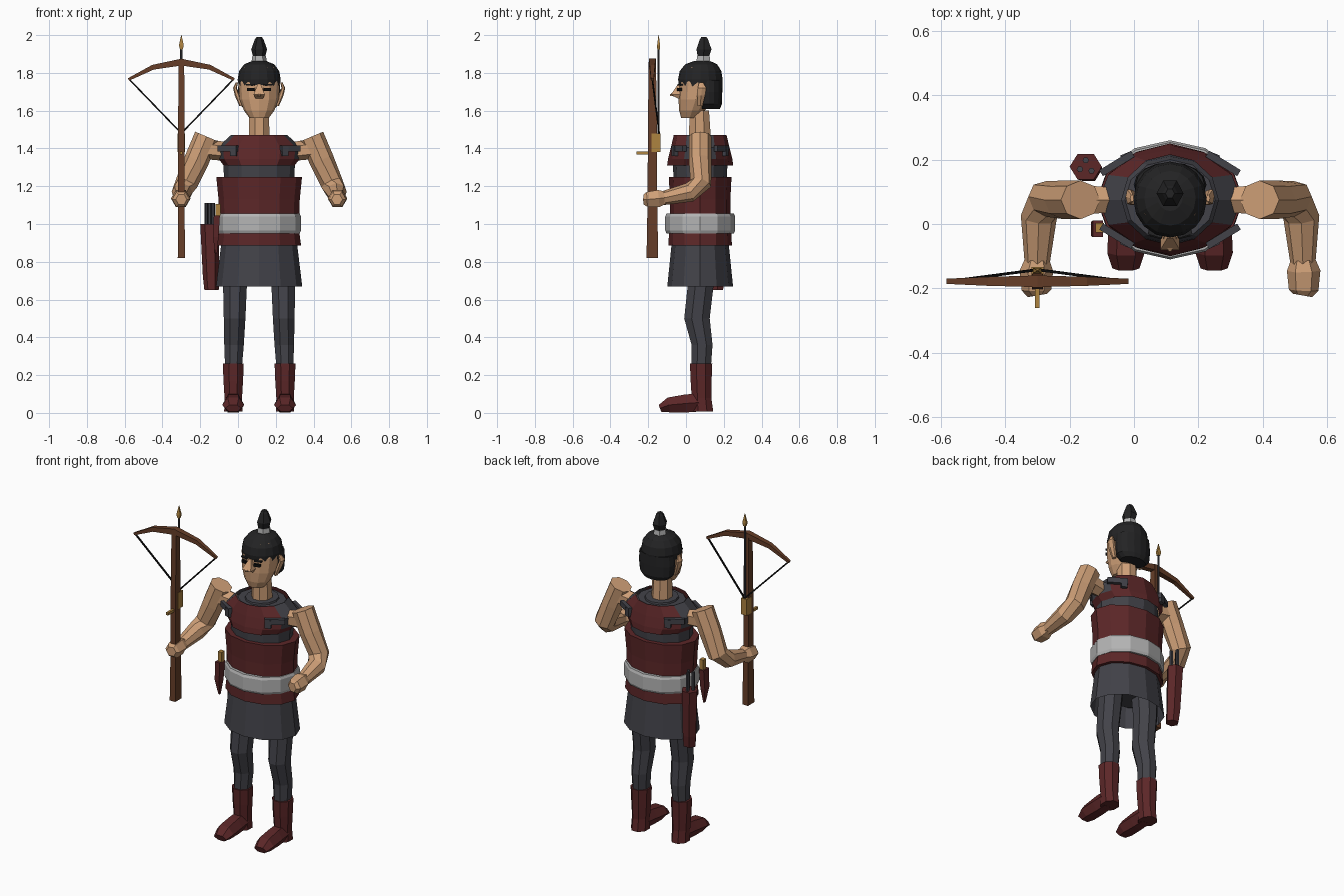
import bpy, bmesh, math
from mathutils import Vector

CX = 0.112          # body centre line
X, Y, Z = Vector((1, 0, 0)), Vector((0, 1, 0)), Vector((0, 0, 1))


def material(name, r, g, b):
    m = bpy.data.materials.new(name)
    m.diffuse_color = [(c / 255) ** 2.2 for c in (r, g, b)] + [1]
    return m


SKIN = material("skin", 204, 157, 118)
RED = material("dark_red_leather", 92, 43, 44)
CLOTH = material("dark_grey_cloth", 68, 68, 74)
BELT = material("light_grey_sash", 178, 178, 178)
HAIR = material("black_hair", 40, 40, 41)
WOOD = material("brown_wood", 102, 64, 44)
GOLD = material("brass", 172, 130, 66)
BLACK = material("black_cord", 22, 22, 22)


def tube(name, mat, rings, n=8, ref=X, flat=False, phase=0.0, caps=True):
    """Skin rings of (x, y, z, ra, rb); flat keeps every ring horizontal."""
    bm = bmesh.new()
    pts = [Vector(r[:3]) for r in rings]
    if n == 4:
        phase = math.pi / 4
    k = math.sqrt(2) if n == 4 else 1
    loops = []
    for i, r in enumerate(rings):
        t = Z if flat else (pts[min(i + 1, len(pts) - 1)] - pts[max(i - 1, 0)]).normalized()
        a = (ref - t * ref.dot(t)).normalized()
        b = t.cross(a)
        angs = [phase + 2 * math.pi * j / n for j in range(n)]
        loops.append([bm.verts.new(pts[i] + a * r[3] * k * math.cos(s) + b * r[4] * k * math.sin(s))
                      for s in angs])
    for lo, hi in zip(loops, loops[1:]):
        for j in range(n):
            bm.faces.new((lo[j], lo[(j + 1) % n], hi[(j + 1) % n], hi[j]))
    if caps:
        bm.faces.new(loops[0])
        bm.faces.new(loops[-1])
    bmesh.ops.recalc_face_normals(bm, faces=bm.faces[:])
    me = bpy.data.meshes.new(name)
    bm.to_mesh(me)
    bm.free()
    me.materials.append(mat)
    ob = bpy.data.objects.new(name, me)
    bpy.context.collection.objects.link(ob)
    return ob


def loft(name, mat, secs, n=12, x=CX, **kw):
    """Upright body of (z, centre y, x radius, y radius) sections."""
    return tube(name, mat, [(x, cy, z, rx, ry) for z, cy, rx, ry in secs], n, flat=True, **kw)


def box(name, mat, c, size, rot=0.0):
    h = [s / 2 for s in size]
    ob = tube(name, mat, [(0, 0, -h[2], h[0], h[1]), (0, 0, h[2], h[0], h[1])], 4, flat=True)
    ob.location = c
    ob.rotation_euler.z = rot
    return ob


# Head, face and neck
loft("head", SKIN, [(1.56, .02, .05, .045), (1.60, .032, .08, .068), (1.66, .052, .104, .092),
                    (1.75, .065, .11, .103), (1.83, .075, .09, .09)])
loft("neck", SKIN, [(1.42, .075, .06, .064), (1.60, .07, .056, .056)], 8, phase=math.pi / 8)
tube("nose", SKIN, [(CX, -.035, 1.74, .008, .008), (CX, -.046, 1.685, .03, .034),
                    (CX, -.03, 1.665, .02, .015)], 4, flat=True)
tube("nose_tip", SKIN, [(CX, -.03, 1.695, .024, .025), (CX, -.085, 1.682, .004, .004)], 4)
for s in (-1, 1):
    box("eye", BLACK, (CX + s * .042, -.032, 1.712), (.038, .022, .016), s * .25)
    box("eyebrow", HAIR, (CX + s * .046, -.03, 1.736), (.045, .016, .008), s * .3)
    tube("ear", SKIN, [(CX + s * .095, .075, 1.625, .01, .015), (CX + s * .115, .08, 1.68, .014, .024),
                       (CX + s * .128, .085, 1.72, .01, .026), (CX + s * .118, .08, 1.75, .006, .012)],
         6, flat=True)

# Hair, topknot and its band
loft("hair_cap", HAIR, [(1.725, .076, .108, .112), (1.765, .076, .114, .118), (1.81, .077, .106, .11),
                        (1.845, .08, .08, .085), (1.862, .085, .04, .045)], 16)
loft("hair_back", HAIR, [(1.61, .125, .08, .055), (1.635, .122, .106, .068), (1.70, .122, .113, .07),
                         (1.76, .12, .108, .072)], 16)
loft("topknot_band", BELT, [(1.85, .092, .042, .044), (1.89, .092, .036, .038)], 6)
loft("topknot", HAIR, [(1.885, .092, .032, .034), (1.925, .095, .042, .046), (1.975, .095, .024, .026),
                       (1.99, .095, .014, .016)], 6)

# Torso layers
loft("undershirt", CLOTH, [(1.22, .075, .185, .14), (1.33, .075, .19, .145), (1.42, .075, .18, .135),
                           (1.458, .075, .14, .125)])
loft("collar", CLOTH, [(1.44, .075, .10, .105), (1.468, .075, .092, .098)])
chest = loft("chest_guard", RED, [(1.31, .075, .188, .175), (1.345, .075, .215, .17),
                                  (1.405, .075, .222, .155), (1.47, .075, .15, .14)], caps=False)
chest.data.materials.append(CLOTH)
for p in chest.data.polygons:      # cloth shows at the shoulders
    if abs(p.normal.x) > .6 and p.center.z > 1.37 and abs(p.center.y - .075) < .07:
        p.material_index = 1
loft("waist_guard", RED, [(1.04, .075, .212, .16), (1.13, .075, .215, .16), (1.25, .075, .227, .166)])
loft("sash", BELT, [(.95, .075, .215, .178), (.965, .075, .221, .185), (1.04, .075, .221, .185),
                    (1.055, .075, .215, .178)])
loft("waist_hem", RED, [(.885, .075, .222, .168), (.96, .075, .212, .165)])
loft("skirt", CLOTH, [(.67, .075, .228, .174), (.885, .075, .202, .152)], caps=False)
loft("hips", CLOTH, [(.78, .075, .19, .13), (.88, .075, .195, .145)])

# Mirrored limbs, boots and shoulder straps
for s, side in ((-1, "right"), (1, "left")):
    def path(rows):
        return [(CX + s * r[0],) + r[1:] for r in rows]
    for e in (-1, 1):
        box("shoulder_strap", CLOTH, (CX + s * .165, .075 + e * .113, 1.40), (.115, .022, .032),
            -s * e * .55)
        box("strap_knot", CLOTH, (CX + s * .135, .075 + e * .134, 1.385), (.035, .022, .05), -s * e * .4)
    tube(side + "_arm", SKIN, path([(.278, .075, 1.463, .066, .06), (.33, .075, 1.34, .066, .06),
                                    (.385, .078, 1.215, .06, .058), (.408, .02, 1.168, .056, .052),
                                    (.413, -.13, 1.135, .038, .036)]))
    tube(side + "_shoulder_joint", SKIN, path([(.19, .075, 1.385, .05, .045), (.30, .075, 1.40, .055, .055)]),
         6, ref=Z)
    tube(side + "_hand", SKIN, path([(.413, -.11, 1.14, .038, .038), (.415, -.145, 1.135, .052, .052),
                                     (.415, -.205, 1.13, .046, .046), (.412, -.222, 1.13, .03, .03)]), 6)
    tube(side + "_leg", CLOTH, path([(.122, .078, .84, .08, .08), (.128, .077, .67, .068, .074),
                                     (.130, .058, .50, .062, .073), (.133, .085, .36, .056, .06),
                                     (.136, .08, .24, .048, .056)]), flat=True, phase=math.pi / 8)
    tube(side + "_boot", RED, path([(.137, .087, .008, .052, .062), (.137, .082, .08, .05, .056),
                                    (.137, .08, .17, .056, .06), (.137, .08, .262, .06, .064)]),
         flat=True, phase=math.pi / 8)
    tube(side + "_foot", RED, path([(.137, .07, .055, .05, .055), (.137, .0, .05, .054, .055),
                                    (.137, -.09, .042, .058, .046), (.137, -.138, .024, .042, .022)]), 6)

# Quiver with arrows, and the sheathed dagger
tube("quiver", RED, [(-.14, .165, .65, .038, .036), (-.143, .17, .72, .043, .04),
                     (-.15, .178, 1.0, .05, .046)], 6, flat=True)
for ax, ay in ((-.168, .17), (-.132, .165), (-.15, .198)):
    tube("quiver_arrow", CLOTH, [(ax, ay, .97, .01, .01), (ax, ay, 1.11, .01, .01)], 6, flat=True)
tube("dagger_sheath", RED, [(-.115, -.015, .84, .004, .006), (-.118, -.015, .93, .015, .022),
                            (-.112, -.015, 1.045, .016, .026)], 4, flat=True)
box("dagger_handle", GOLD, (-.106, -.012, 1.075), (.026, .03, .06))

# Crossbow
BX, BY = -.30, -.178
tube("crossbow_stock", WOOD, [(BX, BY, .82, .019, .031), (BX, BY, 1.15, .017, .025),
                              (BX, BY, 1.5, .017, .024), (BX, BY, 1.872, .015, .019)], 4, flat=True)
tube("crossbow_limbs", WOOD, [(BX + dx, BY, z, ry, rz) for dx, z, ry, rz in
                              ((-.28, 1.765, .008, .007), (-.15, 1.83, .014, .013), (0, 1.857, .018, .018),
                               (.15, 1.83, .014, .013), (.28, 1.765, .008, .007))], 4, ref=Y)
for s in (-1, 1):
    tube("bow_string", BLACK, [(BX + s * .275, BY, 1.765, .004, .004), (BX, -.142, 1.48, .004, .004)], 4, ref=Y)
box("lock_block", GOLD, (BX, -.158, 1.43), (.038, .048, .10))
box("trigger", GOLD, (BX, -.228, 1.377), (.014, .066, .016))
tube("bolt", CLOTH, [(BX, -.145, 1.47, .006, .006), (BX, -.145, 1.94, .006, .006)], 6, flat=True)
tube("bolt_tip", GOLD, [(BX, -.145, 1.925, .007, .007), (BX, -.145, 1.945, .013, .008),
                        (BX, -.145, 2.0, .001, .001)], 4, flat=True)
